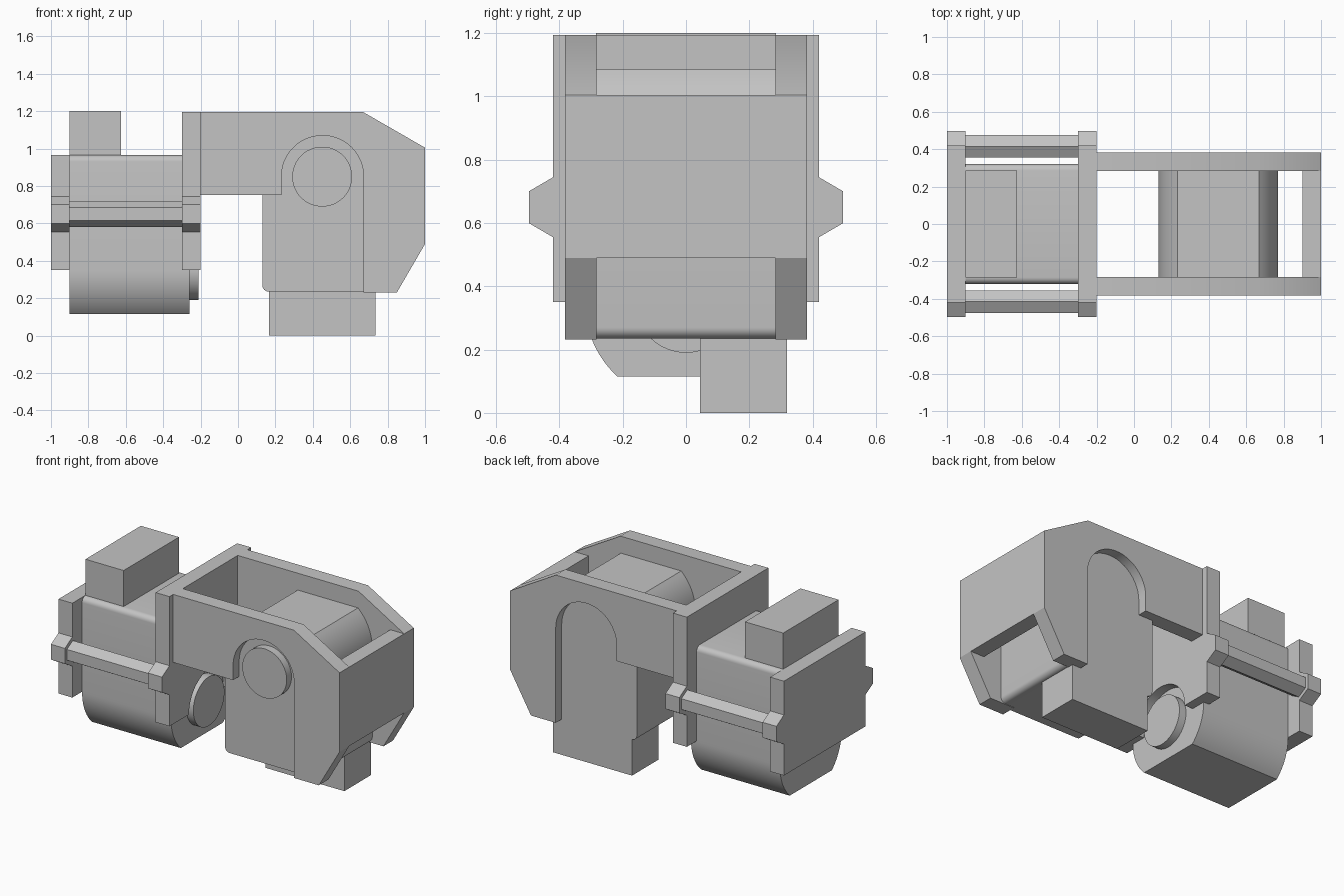
import bpy, bmesh
from math import sin, cos, radians, asin, degrees
from mathutils import Matrix, Vector

if "Cube" in bpy.data.objects:
    bpy.data.objects.remove(bpy.data.objects["Cube"], do_unlink=True)

grey = bpy.data.materials.new("plain grey")
grey.use_nodes = True
GREY = (0.55, 0.55, 0.55, 1)
grey.diffuse_color = GREY
grey.node_tree.nodes["Principled BSDF"].inputs["Base Color"].default_value = GREY


def arc(cx, cy, r, start, end, n):
    """Points on an arc, angles in degrees."""
    steps = [radians(start + (end - start) * i / n) for i in range(n + 1)]
    return [(cx + r * cos(a), cy + r * sin(a)) for a in steps]


def mirrored(half):
    """Close a right-hand half profile with its mirror image."""
    return half + [(-u, v) for u, v in reversed(half)]


def prism(name, profile, low, high, frame=Matrix()):
    """Extrude a (y, z) profile along x, then place it with a frame."""
    bm = bmesh.new()
    face = bm.faces.new([bm.verts.new((low, u, v)) for u, v in profile])
    ext = bmesh.ops.extrude_face_region(bm, geom=[face])
    moved = [g for g in ext["geom"] if isinstance(g, bmesh.types.BMVert)]
    bmesh.ops.translate(bm, verts=moved, vec=(high - low, 0, 0))
    bmesh.ops.recalc_face_normals(bm, faces=bm.faces)
    bm.transform(frame)
    mesh = bpy.data.meshes.new(name)
    bm.to_mesh(mesh)
    bm.free()
    mesh.materials.append(grey)
    obj = bpy.data.objects.new(name, mesh)
    bpy.context.collection.objects.link(obj)
    bpy.ops.object.select_all(action="DESELECT")
    obj.select_set(True)
    bpy.context.view_layer.objects.active = obj
    bpy.ops.object.shade_smooth_by_angle(angle=radians(30))
    return obj


def rect(u0, v0, u1, v1):
    return [(u0, v0), (u1, v0), (u1, v1), (u0, v1)]


def motor(prefix, frame):
    """Motor with its shaft along local x and its connector along local z."""
    r, flat, top, bevel = 0.32, 0.235, 0.615, 0.035
    cut = -degrees(asin(flat / r))
    half = arc(0, 0, r, cut, 0, 12)
    half += arc(r - bevel, top - bevel, bevel, 0, 90, 6)
    prism(prefix + "_body", mirrored(half), -0.32, 0.32, frame)
    prism(prefix + "_shaft_disc", arc(0, 0, 0.16, 0, 352.5, 47), 0.3, 0.37, frame)
    prism(prefix + "_connector", rect(-0.285, top - 0.02, 0.285, 0.85),
          -0.32, -0.045, frame)


# Lower motor faces +x, upper motor faces the front and hangs upside down
motor("side_motor", Matrix.Translation((-0.58, 0, 0.35)))
front_frame = Matrix(((0, -1, 0), (-1, 0, 0), (0, 0, -1))).to_4x4()
motor("front_motor", Matrix.Translation((0.45, 0, 0.85)) @ front_frame)

# End plates with hexagonal side bosses
boss = [(0.42, 0.555), (0.497, 0.6), (0.497, 0.7), (0.42, 0.745)]
back = [(0.42, 0.35)] + boss + [(0.42, 0.965)]
prism("back_plate", mirrored(back), -1, -0.9)
notch = arc(0, 0.35, 0.22, 90, 0, 12)
middle = notch + [(0.42, 0.35)] + boss + [(0.42, 1.195)]
prism("middle_plate", mirrored(middle)[:-1], -0.3, -0.2)

# Hexagonal spacer rods between the plates
for side, label in ((1, "left"), (-1, "right")):
    prism(label + "_rod", arc(0.415 * side, 0.65, 0.07, 30, 330, 5), -0.91, -0.29)

# Bracket side walls with an arched slot around the upper motor
wall = [(-0.2, 1.195), (0.67, 1.195), (1, 1.005), (1, 0.49), (0.85, 0.232), (0.672, 0.232)]
wall += arc(0.452, 0.85, 0.22, 0, 180, 24) + [(0.232, 0.752), (-0.2, 0.752)]
across = Matrix(((0, 1, 0), (1, 0, 0), (0, 0, 1))).to_4x4()
prism("front_wall", wall, -0.382, -0.283, across)
prism("rear_wall", wall, 0.283, 0.382, across)

# Bracket end wall
prism("end_wall", rect(-0.283, 0.49, 0.283, 1.005), 0.9, 1)
